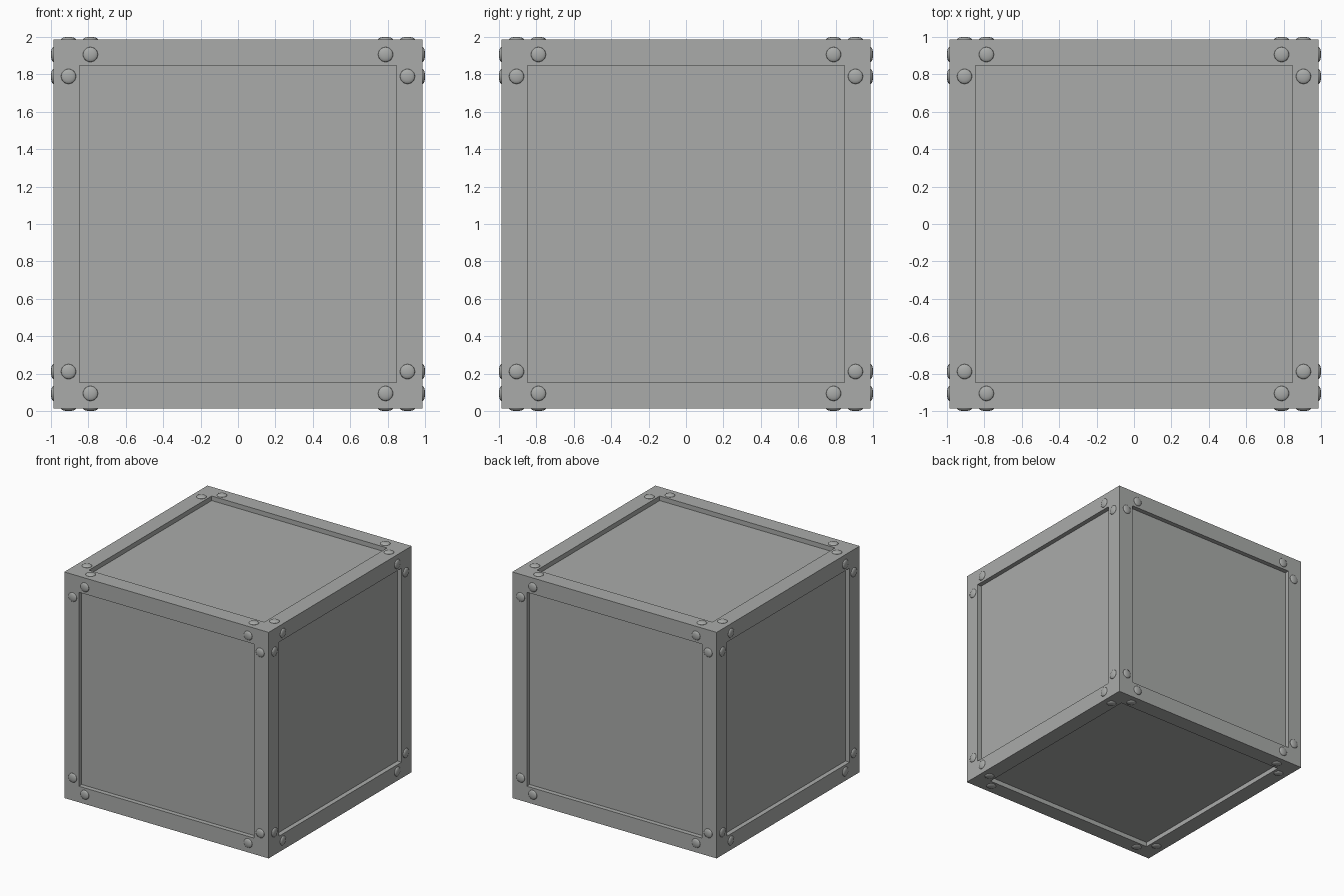
import bpy, bmesh, math
from mathutils import Vector, Matrix

if "Cube" in bpy.data.objects:
    bpy.data.objects.remove(bpy.data.objects["Cube"])

H = 0.987         # half width of the cube
PANEL = 0.789     # half width of the sunken panel
DEPTH = 0.04      # how deep the panel sits
CENTRE = Vector((0, 0, 1))

grey = bpy.data.materials.new("light_grey_metal")
grey.diffuse_color = (0.40, 0.41, 0.40, 1)
grey.use_nodes = True
grey.node_tree.nodes["Principled BSDF"].inputs["Base Color"].default_value = grey.diffuse_color


def add_object(name, bm):
    mesh = bpy.data.meshes.new(name)
    bm.to_mesh(mesh)
    bm.free()
    mesh.materials.append(grey)
    obj = bpy.data.objects.new(name, mesh)
    obj.location = CENTRE
    bpy.context.collection.objects.link(obj)
    return obj


# crate body: cube with a straight-walled recess on all six sides
bm = bmesh.new()
bmesh.ops.create_cube(bm, size=2 * H)
panels = bm.faces[:]
bmesh.ops.inset_individual(bm, faces=panels, thickness=H - PANEL, depth=0)
for face in panels:
    n = face.normal.copy()
    new = bmesh.ops.extrude_discrete_faces(bm, faces=[face])["faces"][0]
    bmesh.ops.translate(bm, verts=new.verts[:], vec=-n * DEPTH)
add_object("crate_body", bm)

# rivets: two flattened domes at each corner of every side
bm = bmesh.new()
turns = [Matrix.Rotation(i * math.pi / 2, 4, 'X') for i in range(4)]
turns += [Matrix.Rotation(s * math.pi / 2, 4, 'Y') for s in (-1, 1)]
flat = Matrix.Diagonal((1, 1, 0.013 / 0.04, 1))
for turn in turns:
    for sx in (-1, 1):
        for sy in (-1, 1):
            for a, b in ((0.906, 0.789), (0.789, 0.906)):
                place = turn @ Matrix.Translation((sx * a, sy * b, H)) @ flat
                bmesh.ops.create_uvsphere(bm, u_segments=20, v_segments=10,
                                          radius=0.04, matrix=place)
for face in bm.faces:
    face.smooth = True
add_object("rivets", bm)
